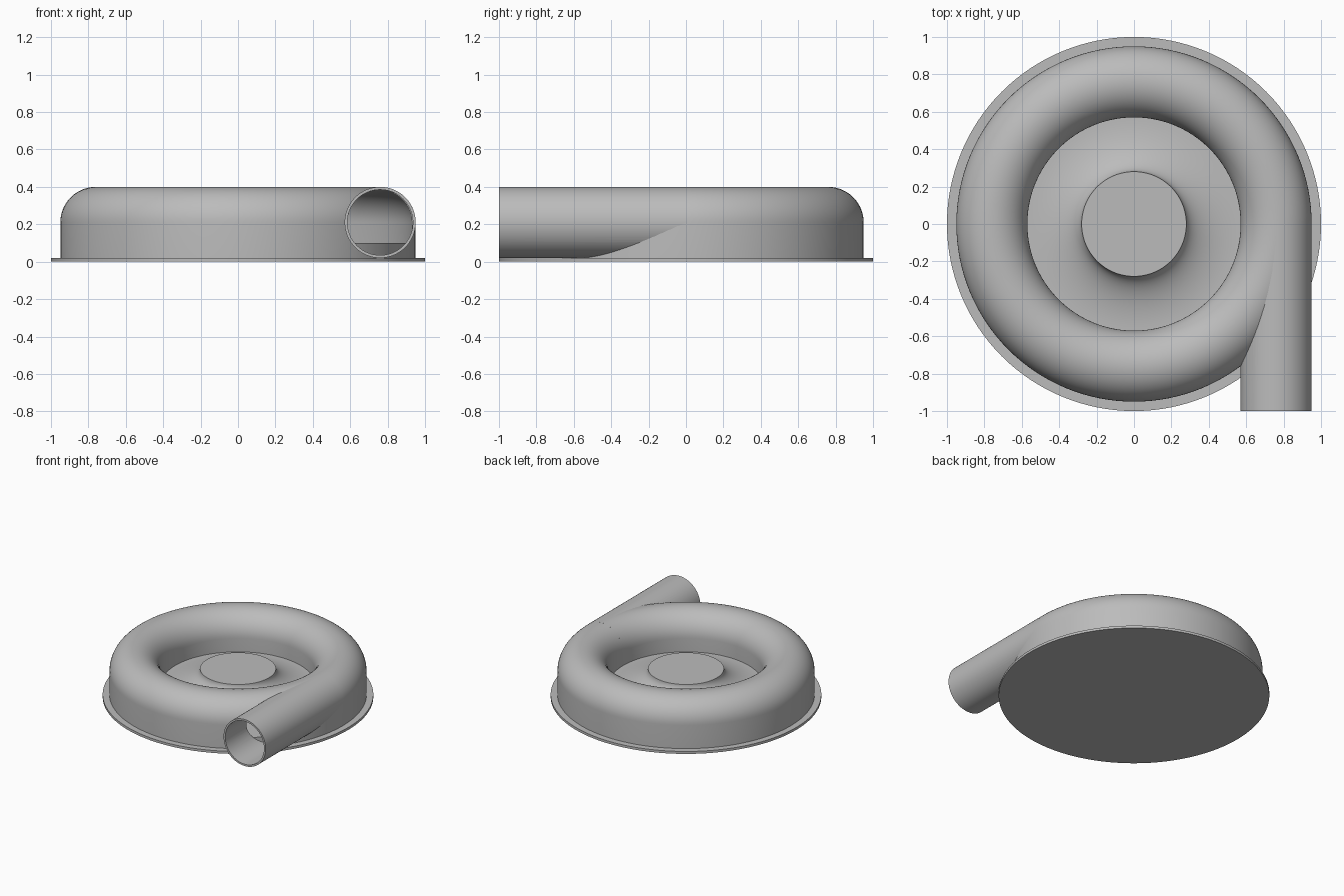
import bpy, bmesh, math
from mathutils import Matrix, Vector

if "Cube" in bpy.data.objects:
    bpy.data.objects.remove(bpy.data.objects["Cube"])

SEG = 128
RING, TUBE, MID = 0.76, 0.19, 0.21   # scroll radius, tube radius, tube centre height
WALL, FLOOR, BASE = 0.015, 0.10, 0.02

grey = bpy.data.materials.new("light_grey")
grey.diffuse_color = (0.5, 0.5, 0.5, 1)
grey.use_nodes = True
grey.node_tree.nodes["Principled BSDF"].inputs["Base Color"].default_value = grey.diffuse_color


def make(name, bm):
    bmesh.ops.recalc_face_normals(bm, faces=bm.faces)
    mesh = bpy.data.meshes.new(name)
    bm.to_mesh(mesh)
    bm.free()
    mesh.materials.append(grey)
    ob = bpy.data.objects.new(name, mesh)
    bpy.context.collection.objects.link(ob)
    return ob


def lathe(name, profile, closed=False):
    """Turn an (r, z) profile around the vertical axis."""
    bm = bmesh.new()
    vs = [bm.verts.new((r, 0, z)) for r, z in profile]
    es = [bm.edges.new(p) for p in zip(vs, vs[1:])]
    if closed:
        es.append(bm.edges.new((vs[-1], vs[0])))
    bmesh.ops.spin(bm, geom=vs + es, cent=(0, 0, 0), axis=(0, 0, 1),
                   angle=2 * math.pi, steps=SEG, use_merge=True)
    bmesh.ops.remove_doubles(bm, verts=bm.verts, dist=1e-5)
    return make(name, bm)


def loft_y(name, stations, closed=False):
    """Circular sections (radius, y) along the outlet axis, capped unless closed."""
    bm = bmesh.new()
    n = 64
    rings = [[bm.verts.new((RING + r * math.cos(2 * math.pi * i / n), y,
                            MID + r * math.sin(2 * math.pi * i / n)))
              for i in range(n)] for r, y in stations]
    pairs = list(zip(rings, rings[1:]))
    if closed:
        pairs.append((rings[-1], rings[0]))
    else:
        bm.faces.new(rings[0])
        bm.faces.new(rings[-1])
    for a, b in pairs:
        for i in range(n):
            j = (i + 1) % n
            bm.faces.new((a[i], a[j], b[j], b[i]))
    return make(name, bm)


def arc(radius, n=28):
    """Upper half of the scroll section, from outside to inside."""
    return [(RING + radius * math.cos(math.pi * i / n),
             MID + radius * math.sin(math.pi * i / n)) for i in range(n + 1)]


def cut(ob, cutter):
    mod = ob.modifiers.new("cut", 'BOOLEAN')
    mod.operation = 'DIFFERENCE'
    mod.solver = 'EXACT'
    mod.object = cutter
    bpy.context.view_layer.objects.active = ob
    bpy.ops.object.modifier_apply(modifier=mod.name)


# round base flange
base = lathe("base_plate", [(0, 0), (1, 0), (1, BASE), (0, BASE)])

# scroll shell: straight outer wall, domed top, inner wall down to the floor
inner = TUBE - WALL
housing = lathe("scroll_housing",
                [(RING + TUBE, BASE)] + arc(TUBE) + [(RING - TUBE, FLOOR), (RING - inner, FLOOR)]
                + arc(inner)[::-1] + [(RING + inner, BASE)], closed=True)

# raised floor with the flared centre hub
flare = [(0.57 - 0.29 * math.sin(a), 0.23 - 0.13 * math.cos(a))
         for a in (math.pi / 2 * i / 16 for i in range(17))]
hub = lathe("hub_floor", [(0, BASE), (0.934, BASE), (0.934, FLOOR)] + flare + [(0, 0.23)])

# tangential outlet pipe
pipe = loft_y("outlet_pipe", [(TUBE, -1), (TUBE, 0), (inner, 0), (inner, -1)], closed=True)

# open the pipe into the scroll channel
bore = loft_y("bore_cutter", [(inner, -1.2), (inner, -0.1)])
channel = lathe("channel_cutter", [(RING + inner - 0.001, FLOOR)] + arc(inner - 0.001)
                + [(RING - inner + 0.001, FLOOR)], closed=True)
cut(housing, bore)
cut(pipe, channel)
for helper in (bore, channel):
    bpy.data.objects.remove(helper)

# smooth curved surfaces, crisp rims
for ob in (base, housing, hub, pipe):
    bpy.ops.object.select_all(action='DESELECT')
    ob.select_set(True)
    bpy.context.view_layer.objects.active = ob
    bpy.ops.object.shade_smooth_by_angle(angle=math.radians(30))
